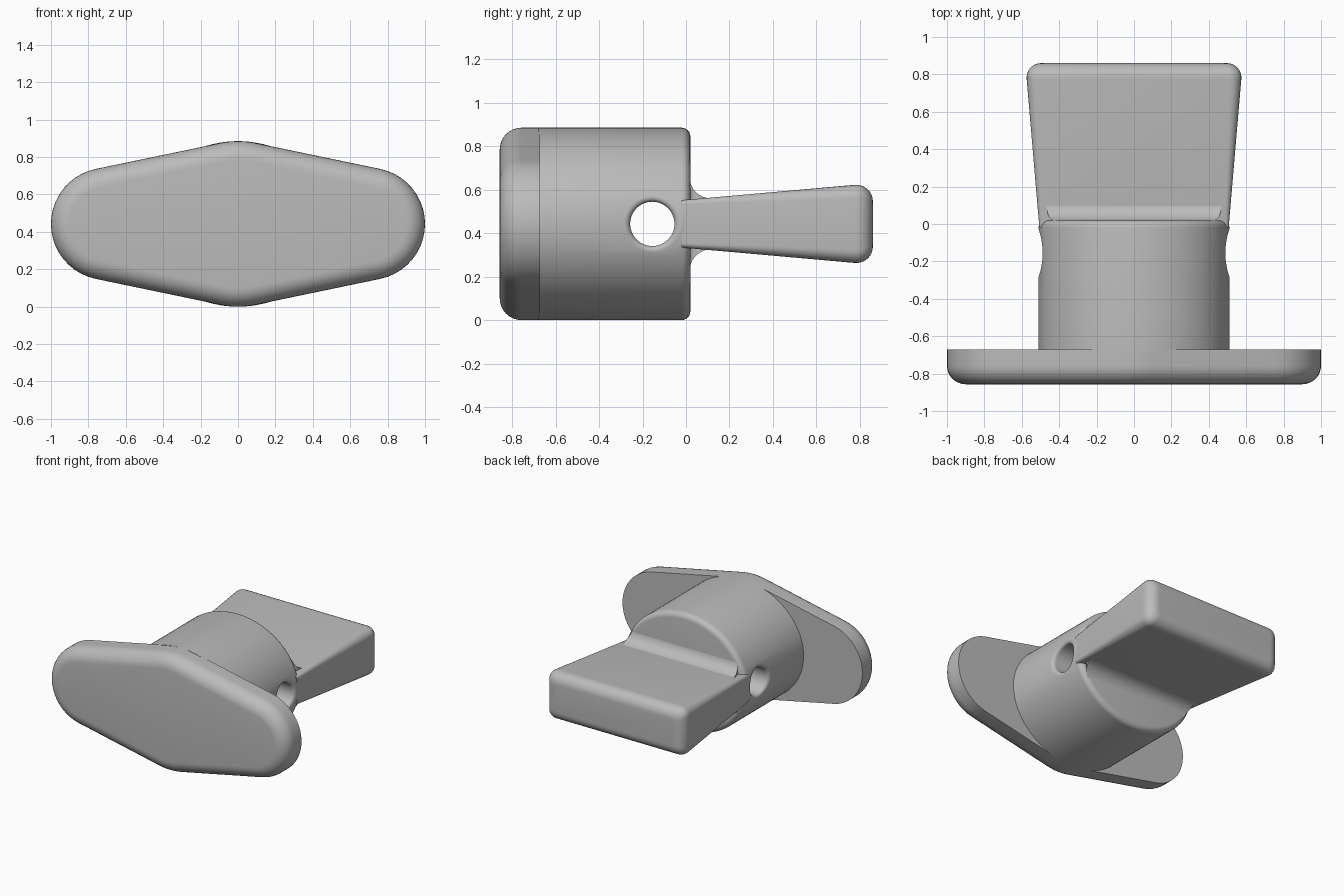
import bpy, bmesh
from math import sin, cos, pi, sqrt, atan2, asin, radians

if "Cube" in bpy.data.objects:
    bpy.data.objects.remove(bpy.data.objects["Cube"])

MID = 0.4425                      # height of the long axis
HUB_X, HUB_Z = 0.51, MID          # hub half width and half height

grey = bpy.data.materials.new("plain grey")
grey.use_nodes = True
grey.diffuse_color = (0.5, 0.5, 0.5, 1)
grey.node_tree.nodes["Principled BSDF"].inputs["Base Color"].default_value = (0.5, 0.5, 0.5, 1)


def loft(name, rings):
    """Skin matching closed rings of points and cap both ends."""
    bm = bmesh.new()
    loops = [[bm.verts.new(p) for p in ring] for ring in rings]
    n = len(loops[0])
    for a, b in zip(loops, loops[1:]):
        for i in range(n):
            j = (i + 1) % n
            bm.faces.new((a[i], a[j], b[j], b[i]))
    bm.faces.new(loops[0])
    bm.faces.new(loops[-1])
    bmesh.ops.recalc_face_normals(bm, faces=bm.faces)
    mesh = bpy.data.meshes.new(name)
    bm.to_mesh(mesh)
    bm.free()
    mesh.materials.append(grey)
    obj = bpy.data.objects.new(name, mesh)
    bpy.context.collection.objects.link(obj)
    return obj


def smooth(obj, angle=35):
    bpy.ops.object.select_all(action='DESELECT')
    obj.select_set(True)
    bpy.context.view_layer.objects.active = obj
    bpy.ops.object.shade_smooth_by_angle(angle=radians(angle))


def quarter(radius, steps=8):
    """Inset and remaining depth along a rounded edge, from side to face."""
    angles = [pi / 2 * i / steps for i in range(steps + 1)]
    return [(radius * (1 - cos(t)), radius * (1 - sin(t))) for t in angles]


def at_y(points, y):
    return [(x, y, MID + z) for x, z in points]


# Flange: three circles joined by tangent lines
def flange_outline(inset, steps=20):
    end_x, end_r, mid_r = 0.7, 0.3, MID
    lean = asin((mid_r - end_r) / end_x)
    arcs = [(end_x, end_r, lean - pi / 2, pi / 2 - lean),
            (0, mid_r, pi / 2 - lean, pi / 2 + lean),
            (-end_x, end_r, pi / 2 + lean, 3 * pi / 2 - lean),
            (0, mid_r, 3 * pi / 2 - lean, 3 * pi / 2 + lean)]
    points = []
    for cx, r, start, stop in arcs:
        for i in range(steps + 1):
            a = start + (stop - start) * i / steps
            points.append((cx + (r - inset) * cos(a), (r - inset) * sin(a)))
    return points


FRONT, FLANGE_BACK = -0.857, -0.672
rings = [at_y(flange_outline(0), FLANGE_BACK)]
rings += [at_y(flange_outline(d), FRONT + h) for d, h in quarter(0.1)]
smooth(loft("flange", rings))


# Hub: oval barrel with a rounded back rim
def oval(inset, steps=96):
    return [((HUB_X - inset) * cos(2 * pi * i / steps),
             (HUB_Z - inset) * sin(2 * pi * i / steps)) for i in range(steps)]


HUB_BACK = 0.02
rings = [at_y(oval(0), FLANGE_BACK - 0.01)]
rings += [at_y(oval(d), HUB_BACK - h) for d, h in quarter(0.04, 6)]
hub = loft("hub", rings)

# Cross hole with flared mouths that follow the oval surface
HOLE_Y, HOLE_R, LIP = -0.155, 0.102, 0.03
profile = []
for i in range(7):
    t = radians(78) * i / 6
    profile.append((HUB_X - LIP + LIP * sin(t), HOLE_R + LIP * (1 - cos(t))))
profile += [(HUB_X + 0.004, 0.15), (HUB_X + 0.2, 0.15)]
profile = [(-x, r) for x, r in reversed(profile)] + profile


def hole_ring(x, r, steps=48):
    ring = []
    for i in range(steps):
        a = 2 * pi * i / steps
        z = r * sin(a)
        ring.append((x * sqrt(1 - (z / HUB_Z) ** 2), HOLE_Y + r * cos(a), MID + z))
    return ring


cutter = loft("hole_cutter", [hole_ring(x, r) for x, r in profile])
cutter.hide_render = True
cut = hub.modifiers.new("cross_hole", 'BOOLEAN')
cut.operation = 'DIFFERENCE'
cut.solver = 'EXACT'
cut.object = cutter
bpy.context.view_layer.objects.active = hub
bpy.ops.object.modifier_apply(modifier=cut.name)
bpy.data.objects.remove(cutter)
smooth(hub)


# Blade: flaring grip with rounded edges and tip
def rounded_rect(w, h, r, steps=6):
    points = []
    for k, (sx, sz) in enumerate([(1, 1), (-1, 1), (-1, -1), (1, -1)]):
        for i in range(steps + 1):
            a = pi / 2 * (k + i / steps)
            points.append((sx * (w - r) + r * cos(a), sz * (h - r) + r * sin(a)))
    return points


BLADE_START, TIP, TIP_R = -0.02, 0.86, 0.085


def blade_ring(y, inset):
    t = (y - BLADE_START) / (TIP - BLADE_START)
    corner = 0.02 + 0.045 * t
    return at_y(rounded_rect(0.506 + 0.075 * t - inset, 0.109 + 0.078 * t - inset,
                             max(corner - inset * 0.5, 0.01)), y)


rings = [blade_ring(BLADE_START, 0)]
rings += [blade_ring(TIP - h, d) for d, h in quarter(TIP_R)]
smooth(loft("blade", rings))

# Blade root: concave fillet between hub face and blade
ROOT_R = 0.095
rings = []
for i in range(13):
    t = pi / 2 * i / 12
    y = HUB_BACK - 0.002 + ROOT_R * (1 - cos(t))
    h = 0.118 + ROOT_R * (1 - sin(t))
    w = (HUB_X - 0.025) * sqrt(1 - (h / HUB_Z) ** 2)
    rings.append(at_y([(w, h), (-w, h), (-w, -h), (w, -h)], y))
smooth(loft("blade_root", rings))
